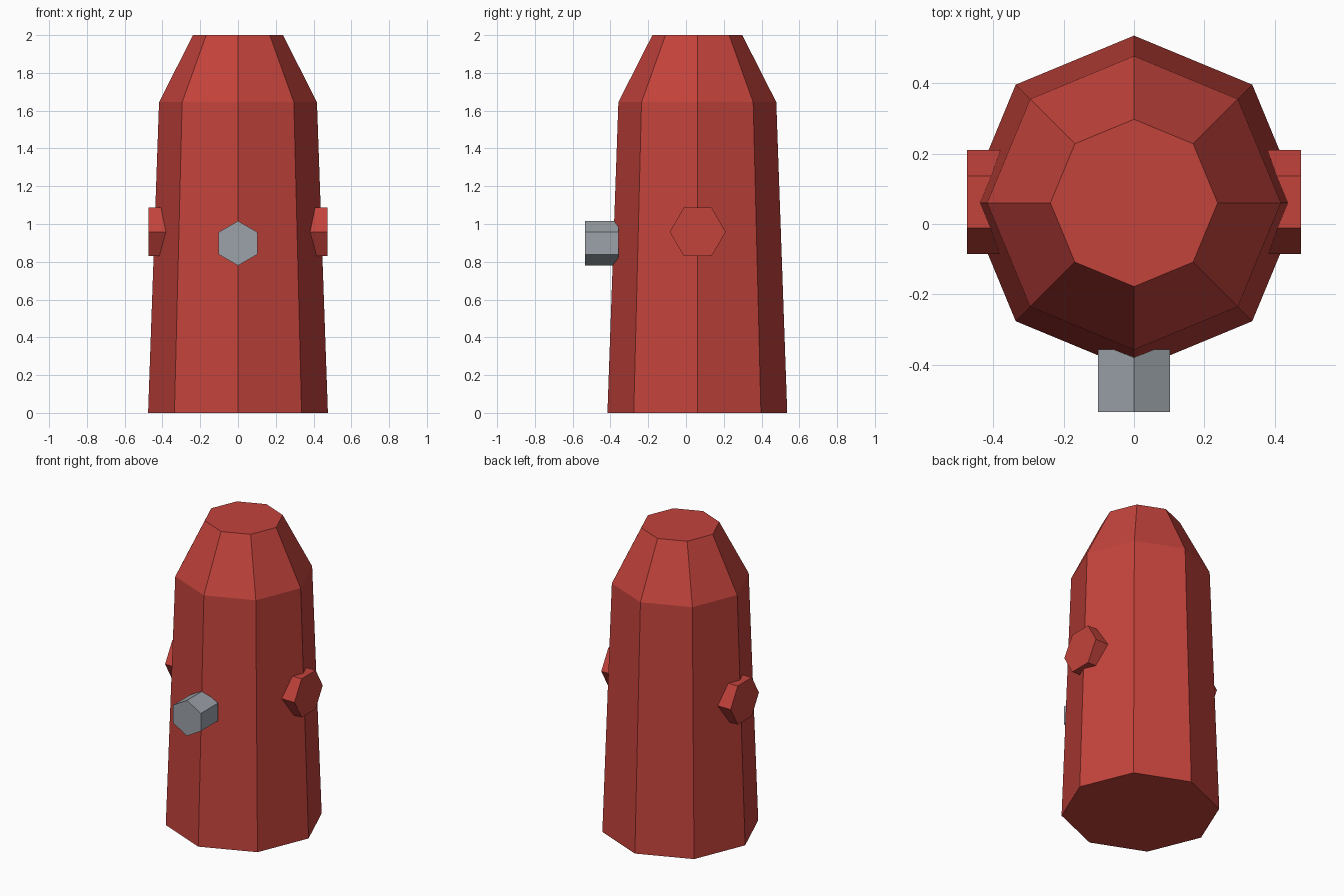
import bpy
import bmesh
from math import cos, sin, pi
from mathutils import Matrix, Vector

cube = bpy.data.objects.get("Cube")
if cube:
    bpy.data.objects.remove(cube, do_unlink=True)


def make_material(name, rgb):
    mat = bpy.data.materials.new(name)
    mat.use_nodes = True
    colour = (*rgb, 1.0)
    mat.diffuse_color = colour
    mat.node_tree.nodes["Principled BSDF"].inputs["Base Color"].default_value = colour
    return mat


def make_prism(name, sides, profile, mat, turn=0.0, matrix=Matrix()):
    """Loft regular rings, given as (radius, height), and cap both ends."""
    bm = bmesh.new()
    rings = []
    for radius, height in profile:
        angles = [turn + 2 * pi * i / sides for i in range(sides)]
        rings.append([bm.verts.new((radius * cos(a), radius * sin(a), height))
                      for a in angles])
    for low, high in zip(rings, rings[1:]):
        for i in range(sides):
            j = (i + 1) % sides
            bm.faces.new((low[i], low[j], high[j], high[i]))
    bm.faces.new(rings[0][::-1])
    bm.faces.new(rings[-1])
    bm.transform(matrix)
    bmesh.ops.recalc_face_normals(bm, faces=bm.faces)
    mesh = bpy.data.meshes.new(name)
    bm.to_mesh(mesh)
    bm.free()
    mesh.materials.append(mat)
    obj = bpy.data.objects.new(name, mesh)
    bpy.context.collection.objects.link(obj)
    return obj


red = make_material("red paint", (0.55, 0.056, 0.045))
grey = make_material("grey metal", (0.33, 0.36, 0.395))
BODY_Y = 0.06

# Tapered eight-sided body with a sloped crown
make_prism("hydrant_body", 8, [(0.476, 0), (0.418, 1.645), (0.238, 2)], red,
           matrix=Matrix.Translation((0, BODY_Y, 0)))

# Six-sided side caps, points towards front and back
for name, side in (("left_cap", 1), ("right_cap", -1)):
    make_prism(name, 6, [(0.148, 0.375), (0.148, 0.475)], red, turn=pi / 2,
               matrix=Matrix.Translation((0, BODY_Y + 0.002, 0.958))
               @ Matrix.Rotation(side * pi / 2, 4, "Y"))

# Six-sided front outlet, points up and down
make_prism("front_outlet", 6, [(0.118, 0.357), (0.118, 0.535)], grey, turn=pi / 2,
           matrix=Matrix.Translation((0, 0, 0.898)) @ Matrix.Rotation(pi / 2, 4, "X"))
